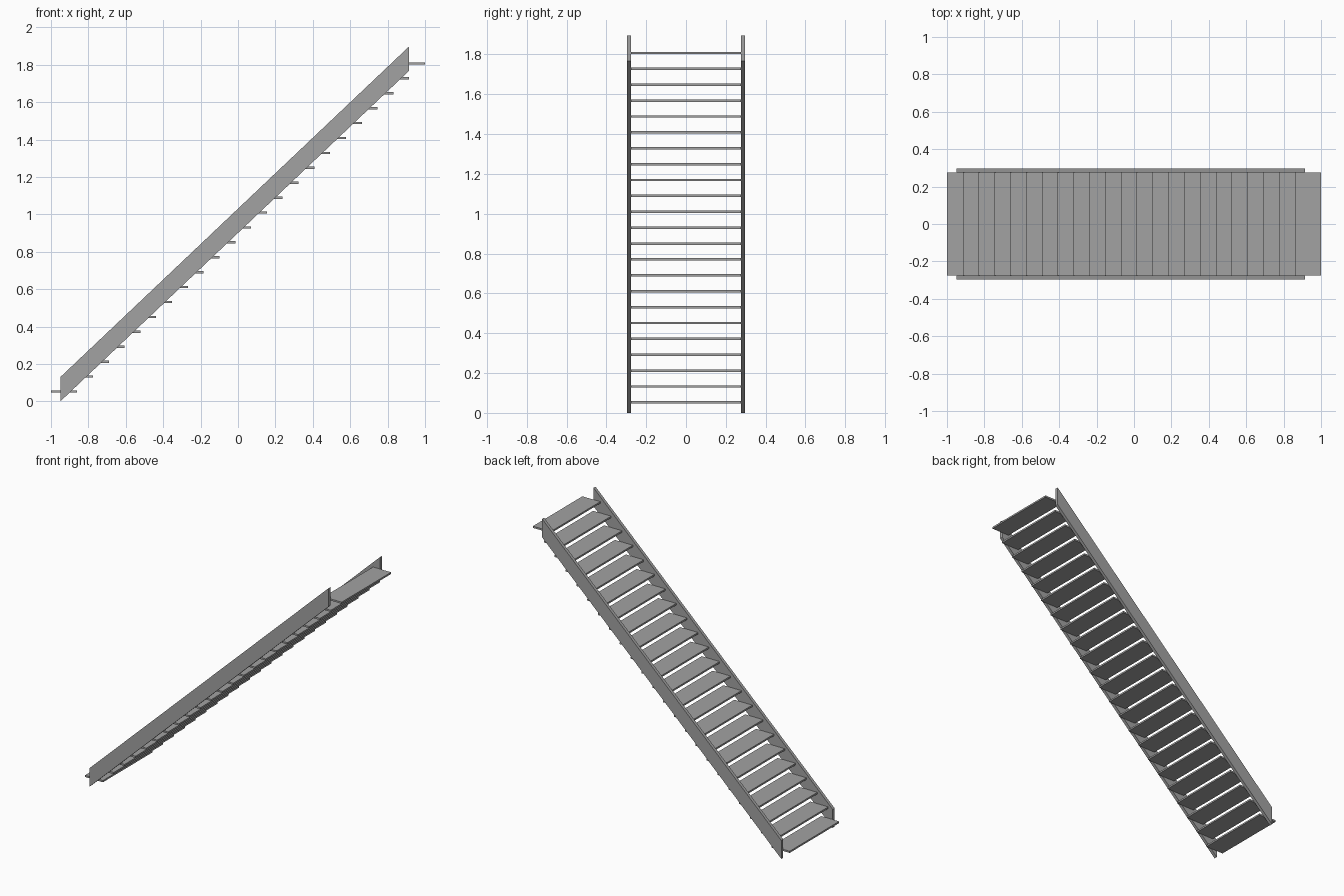
import bpy
import bmesh

cube = bpy.data.objects.get("Cube")
if cube:
    bpy.data.objects.remove(cube, do_unlink=True)

# Single grey metal
metal = bpy.data.materials.new("grey metal")
metal.use_nodes = True
grey = (0.36, 0.36, 0.36, 1)
metal.diffuse_color = grey
metal.node_tree.nodes["Principled BSDF"].inputs["Base Color"].default_value = grey


def extrude_profile(name, profile, y0, y1):
    """Extrude an x-z outline from y0 to y1."""
    bm = bmesh.new()
    face = bm.faces.new([bm.verts.new((x, y0, z)) for x, z in profile])
    result = bmesh.ops.extrude_face_region(bm, geom=[face])
    moved = [v for v in result["geom"] if isinstance(v, bmesh.types.BMVert)]
    bmesh.ops.translate(bm, verts=moved, vec=(0, y1 - y0, 0))
    bmesh.ops.recalc_face_normals(bm, faces=bm.faces)
    mesh = bpy.data.meshes.new(name)
    bm.to_mesh(mesh)
    bm.free()
    mesh.materials.append(metal)
    obj = bpy.data.objects.new(name, mesh)
    bpy.context.collection.objects.link(obj)
    return obj


INNER, OUTER = 0.275, 0.297

# Sloping side stringers with plumb-cut ends
stringer = [(-0.95, 0), (0.913, 1.766), (0.913, 1.896), (-0.95, 0.13)]
extrude_profile("left_stringer", stringer, -OUTER, -INNER).name = "front_stringer"
extrude_profile("back_stringer", stringer, INNER, OUTER)

# Open treads, evenly stepped from bottom to top
COUNT, DEPTH, THICK = 23, 0.14, 0.012
run = (2 - DEPTH) / (COUNT - 1)
rise = (1.807 - 0.053) / (COUNT - 1)
for i in range(COUNT):
    x = -1 + i * run
    z = 0.053 + i * rise - THICK / 2
    outline = [(x, z), (x + DEPTH, z), (x + DEPTH, z + THICK), (x, z + THICK)]
    extrude_profile(f"tread_{i + 1}", outline, -INNER, INNER)
